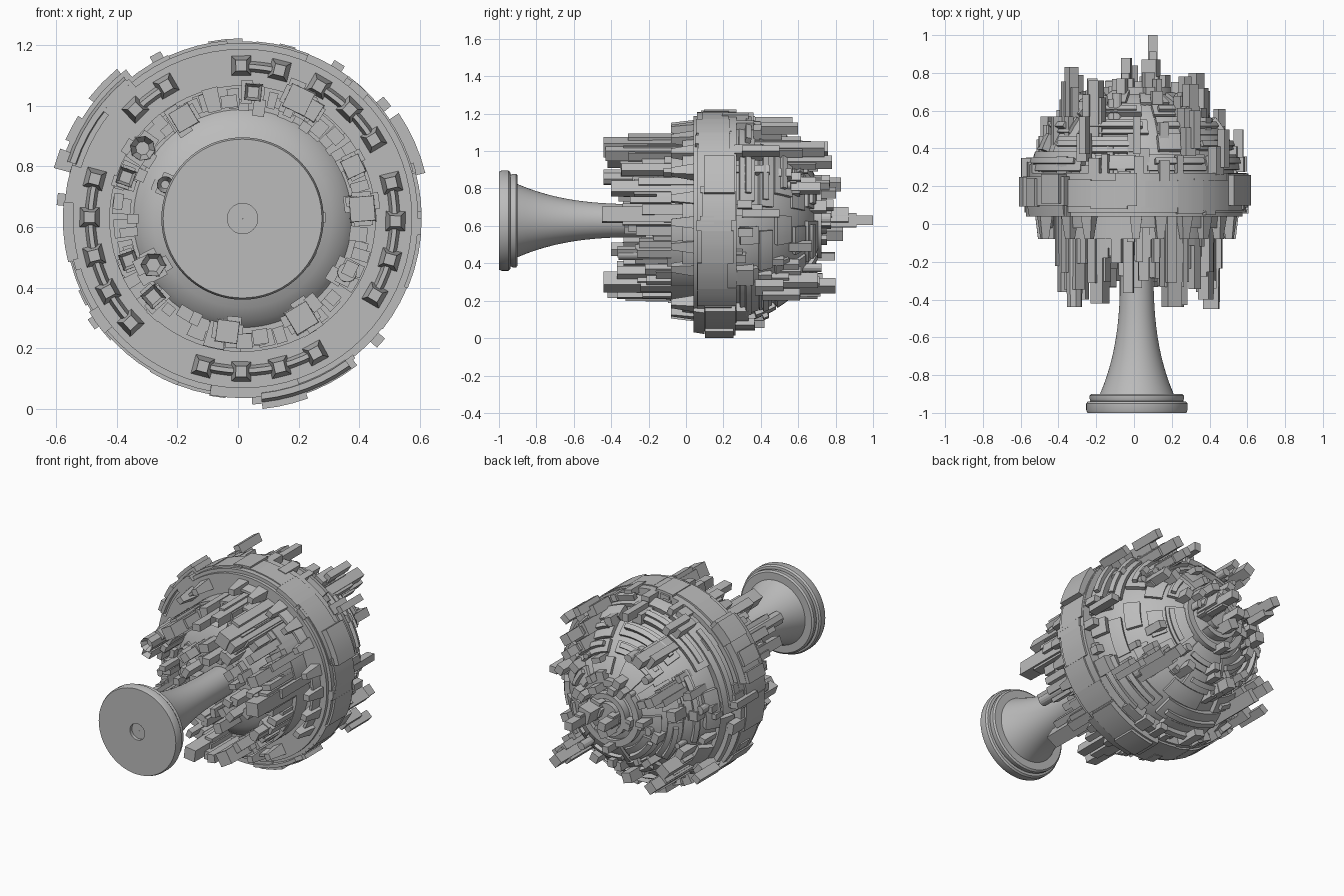
import bpy, bmesh, math, random
from math import cos, sin, radians, sqrt

cube = bpy.data.objects.get("Cube")
if cube:
    bpy.data.objects.remove(cube, do_unlink=True)
random.seed(5)
CX, CZ = 0.015, 0.628      # main axis runs along y
DOME_Y, DOME_R = 0.2, 0.525
rnd = random.uniform

grey = bpy.data.materials.new("stone_grey")
grey.use_nodes = True
grey.diffuse_color = (0.5, 0.5, 0.5, 1)
grey.node_tree.nodes["Principled BSDF"].inputs["Base Color"].default_value = (0.5, 0.5, 0.5, 1)


def place(r, a, y):
    return (CX + r * cos(a), y, CZ + r * sin(a))


def sweep(bm, profile, a0=0, a1=360, step=5):
    """Turn a closed (radius, y) profile about the main axis, in degrees."""
    full = a1 - a0 >= 360
    n = max(1, round((a1 - a0) / step))
    rows = [[bm.verts.new(place(r, radians(a0 + (a1 - a0) * i / n), y)) for r, y in profile]
            for i in range(n if full else n + 1)]
    m = len(profile)
    for i in range(n):
        p, q = rows[i], rows[(i + 1) % len(rows)]
        for j in range(m):
            k = (j + 1) % m
            bm.faces.new((p[j], p[k], q[k], q[j]))
    if not full:
        bm.faces.new(rows[0])
        bm.faces.new(rows[-1])


def band(bm, r0, r1, y0, y1, a0=0, a1=360):
    sweep(bm, [(r0, y0), (r1, y0), (r1, y1), (r0, y1)], a0, a1)


def shell(bm, lat0, lat1, a0, a1, lift):
    """Raised panel that follows the dome between two latitudes."""
    lats = [radians(lat0 + (lat1 - lat0) * i / 3) for i in range(4)]
    arc = lambda rad, seq: [(rad * cos(t), DOME_Y + rad * sin(t)) for t in seq]
    sweep(bm, arc(DOME_R - 0.02, lats) + arc(DOME_R + lift, lats[::-1]), a0, a1)


def post(bm, r, a, wide, deep, y0, y1, tip=1.0, sides=4, hollow=False):
    """Prism along y; tip scales the y1 end."""
    a = radians(a)
    flat = 1 / cos(math.pi / sides) if sides < 9 else 1
    ends = []
    for y, s in ((y0, 1), (y1, tip)):
        loop = []
        for i in range(sides):
            t = 2 * math.pi * (i + 0.5) / sides
            u, v = r + deep / 2 * flat * s * cos(t), wide / 2 * flat * s * sin(t)
            loop.append(bm.verts.new((CX + u * cos(a) - v * sin(a), y,
                                      CZ + u * sin(a) + v * cos(a))))
        ends.append(loop)
    base, top = ends
    for i in range(sides):
        j = (i + 1) % sides
        bm.faces.new((base[i], base[j], top[j], top[i]))
    bm.faces.new(base[::-1])
    cap = bm.faces.new(top)
    if hollow:
        cap.normal_update()
        bmesh.ops.inset_region(bm, faces=[cap], thickness=min(wide, deep) * 0.22)
        for v in cap.verts:
            v.co.y -= math.copysign(0.04, y1 - y0)


def polar(x, z):
    return math.hypot(x - CX, z - CZ), math.degrees(math.atan2(z - CZ, x - CX))


def finish(bm, name, smooth=False):
    bmesh.ops.recalc_face_normals(bm, faces=bm.faces)
    me = bpy.data.meshes.new(name)
    bm.to_mesh(me)
    bm.free()
    me.materials.append(grey)
    ob = bpy.data.objects.new(name, me)
    bpy.context.collection.objects.link(ob)
    if smooth:
        bpy.ops.object.select_all(action='DESELECT')
        ob.select_set(True)
        bpy.context.view_layer.objects.active = ob
        bpy.ops.object.shade_smooth_by_angle(angle=radians(30))


# Flared stand with two rounded rims and a small socket
bm = bmesh.new()
flare = [(0.088 + 0.107 * (1 - i / 14) ** 2.8, -0.9 + i / 20) for i in range(15)]
sweep(bm, [(0.05, -0.98), (0.05, -1), (0.262, -1), (0.268, -0.985), (0.268, -0.95), (0.26, -0.94),
           (0.245, -0.938), (0.25, -0.925), (0.25, -0.908), (0.24, -0.9)]
      + flare + [(0.088, -0.1), (0.001, -0.1), (0.001, -0.98)])
finish(bm, "stand", True)

# Core: front bulge with a flat shoulder, flat underside and rear dome
bm = bmesh.new()
bulge = [(0.44 * sin(radians(t)), 0.04 - 0.23 * cos(radians(t))) for t in range(2, 55, 8)]
dome = [(DOME_R * cos(radians(t)), DOME_Y + DOME_R * sin(radians(t))) for t in range(0, 90, 6)]
sweep(bm, [(0.001, -0.19)] + bulge + [(0.36, -0.08), (0.44, -0.08), (0.44, 0.04), (0.56, 0.04),
                                      (0.56, 0.2)] + dome + [(0.001, 0.725)])
finish(bm, "core", True)

# Rim band covered by uneven plates
bm = bmesh.new()
band(bm, 0.44, 0.58, 0.06, 0.27)
a = 0
while a < 355:
    w = min(rnd(8, 20), 360 - a)
    band(bm, 0.54, rnd(0.585, 0.594), rnd(0.04, 0.1), rnd(0.22, 0.27), a, a + w)
    if rnd(0, 1) < 0.5:
        band(bm, 0.5, rnd(0.55, 0.58), 0.2, rnd(0.3, 0.37), a + 1, a + w * rnd(0.5, 1))
    a += w
for a0, a1, r in ((128, 165, 0.625), (130, 142, 0.645), (148, 156, 0.64), (159, 165, 0.645),
                  (14, 34, 0.622), (273, 308, 0.615), (276, 290, 0.632), (90, 101, 0.595)):
    band(bm, 0.54, r, rnd(0.07, 0.11), rnd(0.24, 0.28), a0, a1)
finish(bm, "rim_plates", True)

# Arched rails with tapered feet under the rim
bm = bmesh.new()
for start, count in ((120, 2), (76, 2), (31, 3), (-30, 4), (165, 5), (255, 4)):
    for i in range(count):
        post(bm, 0.505, start + 14.5 * i, 0.072, 0.072, 0.07, -0.08, 0.5)
    sweep(bm, [(0.475, 0.1), (0.495, -0.02), (0.51, -0.02), (0.53, 0.1)],
          start, start + 14.5 * (count - 1))
for a0, a1 in ((130, 162), (276, 306)):
    sweep(bm, [(0.57, 0.1), (0.58, 0.04), (0.6, 0.04), (0.61, 0.1)], a0, a1)
finish(bm, "rail_feet", True)

# Hanging towers around the front bulge
bm = bmesh.new()
for x, z, s, y, sides in ((0.41, 0.66, 0.09, -0.45, 4), (0.2, 1.02, 0.09, -0.44, 4),
                          (-0.18, 0.96, 0.08, -0.42, 4), (-0.315, 0.86, 0.085, -0.44, 8),
                          (-0.28, 0.475, 0.08, -0.4, 6), (0.36, 0.45, 0.07, -0.36, 16),
                          (-0.035, 0.255, 0.08, -0.42, 4), (-0.28, 0.37, 0.065, -0.37, 4),
                          (0.05, 1.045, 0.06, -0.3, 4), (0.38, 0.8, 0.07, -0.4, 4),
                          (-0.37, 0.765, 0.06, -0.36, 4), (-0.24, 0.74, 0.06, -0.2, 16),
                          (-0.36, 0.49, 0.06, -0.33, 4), (0.21, 0.3, 0.09, -0.44, 4),
                          (0.24, 0.99, 0.07, -0.43, 4)):
    r, a = polar(x, z)
    post(bm, r, a, s, s, 0.08, y, 0.9, sides, hollow=sides in (6, 8) or s < 0.07)
    post(bm, r, a, s * 1.25, s * 0.7, 0.08, y * rnd(0.55, 0.8))
    post(bm, r, a + 3, s * 0.6, s * 1.3, 0.08, y * rnd(0.4, 0.75))
for i in range(40):
    a = i * 9 + rnd(-2, 2)
    band(bm, rnd(0.35, 0.39), rnd(0.42, 0.445), -rnd(0.06, 0.22), 0.08, a, a + rnd(4, 9))
for i in range(44):
    post(bm, rnd(0.36, 0.42), i * 8.2 + rnd(-2, 2), rnd(0.03, 0.055), rnd(0.03, 0.06),
         0.08, -rnd(0.14, 0.38))
# Inner clusters crowding the stand
for i in range(40):
    post(bm, rnd(0.13, 0.25), i * 9 + rnd(-4, 4), rnd(0.03, 0.06), rnd(0.03, 0.06),
         0, -rnd(0.2, 0.34))
finish(bm, "hanging_towers")

# Broad curved armour panels in tiers over the dome
bm = bmesh.new()
for lat, high, lift in ((8, 20, 0.045), (18, 31, 0.035), (30, 43, 0.03), (42, 55, 0.03),
                        (54, 68, 0.025)):
    a = rnd(0, 20)
    stop = a + 345
    while a < stop:
        w = min(rnd(20, 60), stop - a)
        shell(bm, lat + rnd(0, 3), high - rnd(0, 3), a, a + w, lift * rnd(0.5, 1.1))
        if w > 30:
            shell(bm, lat + 4, lat + 7, a + 4, a + w - 4, lift + 0.015)
        a += w + rnd(3, 16)
band(bm, 0.16, 0.2, 0.6, 0.725)
band(bm, 0.1, 0.13, 0.6, 0.755, 20, 310)
band(bm, 0.0001, 0.07, 0.6, 0.75)
finish(bm, "dome_panels", True)

# Spires rising from the dome, parallel to the axis
bm = bmesh.new()
for x, z, s, y in ((0.1, 0.63, 0.05, 1.0), (0.09, 0.65, 0.08, 0.87), (-0.04, 0.62, 0.05, 0.88),
                   (-0.02, 0.56, 0.06, 0.84), (-0.33, 0.82, 0.055, 0.83), (-0.31, 0.28, 0.06, 0.79),
                   (-0.33, 0.35, 0.07, 0.7), (0.33, 0.28, 0.06, 0.8), (0.27, 0.94, 0.05, 0.78),
                   (0.3, 1.01, 0.06, 0.74), (-0.2, 1.01, 0.06, 0.76), (0.36, 0.8, 0.05, 0.72),
                   (-0.1, 0.26, 0.06, 0.72), (0.15, 0.3, 0.05, 0.68), (-0.36, 0.68, 0.06, 0.66)):
    r, a = polar(x, z)
    foot = DOME_Y + sqrt(max(0, DOME_R ** 2 - r * r)) - 0.08
    post(bm, r, a, s, s, foot, y)
    post(bm, r, a, s * 1.5, s * 0.8, foot, y - rnd(0.08, 0.14))
    post(bm, r, a + 5, s * 0.7, s * 1.3, foot, y - rnd(0.06, 0.16))
for a, y, r in ((118, 0.57, 0.59), (58, 0.6, 0.58), (39, 0.5, 0.59), (174, 0.35, 0.59),
                (215, 0.57, 0.585), (318, 0.61, 0.59), (4, 0.5, 0.54), (90, 0.57, 0.53)):
    post(bm, r, a, 0.04, 0.05, y - 0.2, y)
    post(bm, r - 0.035, a + 2, 0.06, 0.06, y - 0.24, y - 0.09)
for i in range(64):
    r = 0.55 * sqrt(rnd(0.03, 1.0))
    surface = DOME_Y + sqrt(max(0, DOME_R ** 2 - r * r))
    post(bm, r, rnd(0, 360), rnd(0.03, 0.06), rnd(0.03, 0.06), surface - 0.08,
         surface + rnd(0.04, 0.12), 1, random.choice((4, 4, 4, 12)))
finish(bm, "dome_spires")

# Small blocks over the rim edge
bm = bmesh.new()
for i in range(44):
    y = rnd(0.04, 0.28)
    post(bm, rnd(0.555, 0.575), i * 8.2 + rnd(-2, 2), rnd(0.03, 0.07), 0.04, y, y + rnd(0.06, 0.15))
finish(bm, "rim_blocks")
